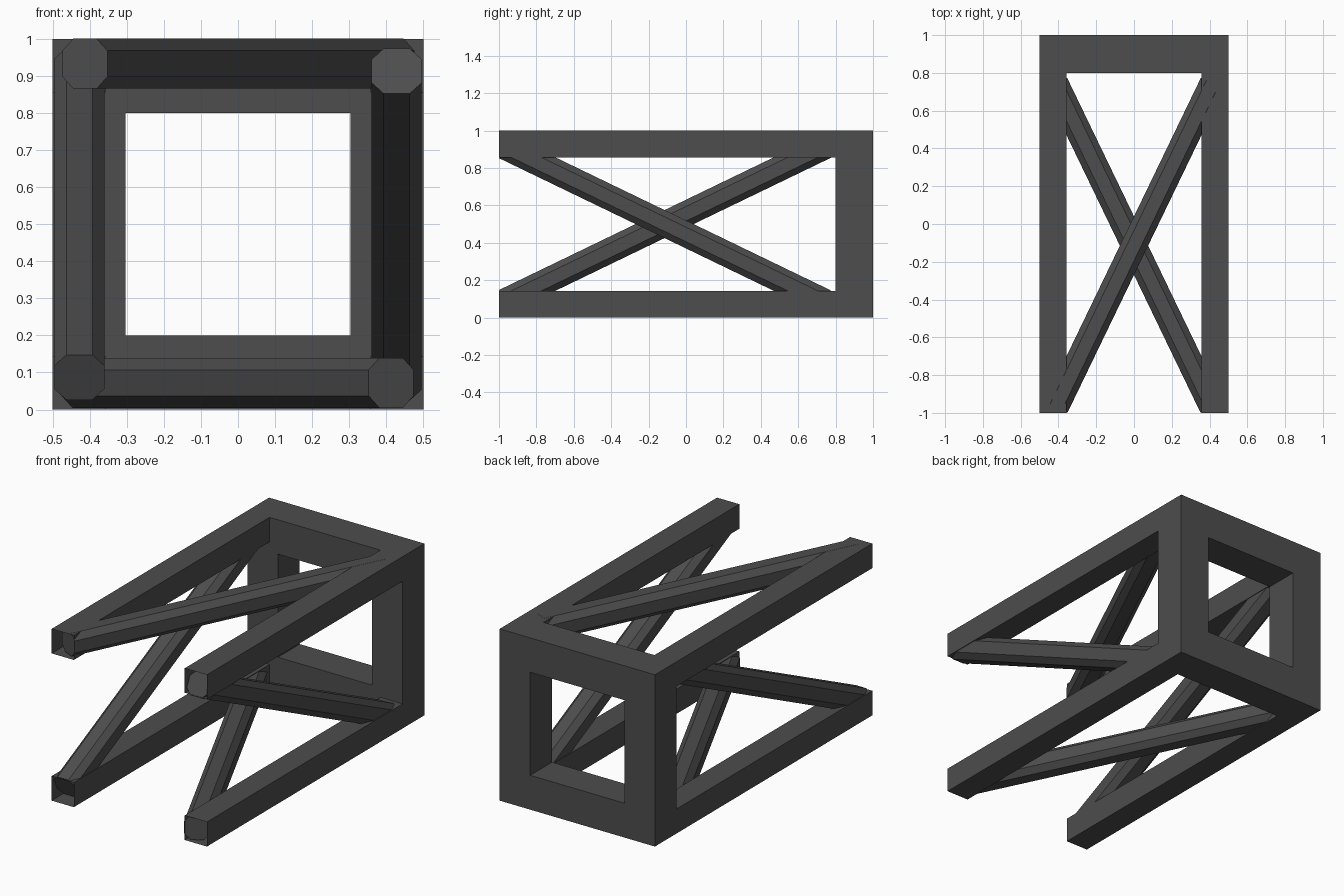
import bpy, bmesh
from math import pi
from mathutils import Matrix, Vector

if "Cube" in bpy.data.objects:
    bpy.data.objects.remove(bpy.data.objects["Cube"])

dark = bpy.data.materials.new("dark_metal")
dark.diffuse_color = (0.075, 0.075, 0.075, 1)
dark.use_nodes = True
dark.node_tree.nodes["Principled BSDF"].inputs["Base Color"].default_value = dark.diffuse_color


def add_object(name, bm):
    mesh = bpy.data.meshes.new(name)
    bm.to_mesh(mesh)
    bm.free()
    mesh.materials.append(dark)
    obj = bpy.data.objects.new(name, mesh)
    bpy.context.collection.objects.link(obj)
    return obj


# Frame: four rails growing out of a thicker square end, made as filled grid cells
xs = [-0.5, -0.357, -0.303, 0.303, 0.357, 0.5]
ys = [-1, 0.8, 1]
zs = [0, 0.143, 0.2, 0.8, 0.857, 1]


def filled(i, j, k):
    if not (0 <= i < 5 and 0 <= j < 2 and 0 <= k < 5):
        return False
    if j == 0:
        return i in (0, 4) and k in (0, 4)
    return i != 2 or k != 2


def filled_end(i, j, k):
    return filled(i, j, k)


bm = bmesh.new()
for i in range(5):
    for j in range(2):
        for k in range(5):
            if not filled(i, j, k):
                continue
            for axis in range(3):
                for side in (0, 1):
                    n = [i, j, k]
                    n[axis] += 2 * side - 1
                    # rail ends at the front stay open
                    if filled(*n) or n[1] < 0:
                        continue
                    if j == 1 and axis == 1 and side == 0 and filled(i, 0, k):
                        continue
                    a, b = (axis + 1) % 3, (axis + 2) % 3
                    quad = []
                    for u, v in ((0, 0), (1, 0), (1, 1), (0, 1)):
                        c = [i, j, k]
                        c[axis] += side
                        c[a] += u
                        c[b] += v
                        quad.append(bm.verts.new((xs[c[0]], ys[c[1]], zs[c[2]])))
                    bm.faces.new(quad if side else quad[::-1])
bmesh.ops.remove_doubles(bm, verts=bm.verts, dist=0.0001)
bmesh.ops.dissolve_limit(bm, angle_limit=0.01, verts=bm.verts, edges=bm.edges)
add_object("frame", bm)


# Braces: chamfered square bars, one diagonal per side, turned about the long axis
H, C = 0.0675, 0.035
profile = [(H, C), (C, H), (-C, H), (-H, C), (-H, -C), (-C, -H), (C, -H), (H, -C)]
start, end = Vector((-0.413, -0.97, 0.433)), Vector((0.415, 0.745, 0.433))
along = (end - start).normalized()
up = Vector((0, 0, 1))
across = along.cross(up)

for n, side in enumerate(("top", "right", "bottom", "left")):
    bm = bmesh.new()
    rings = [[bm.verts.new(p + across * u + up * v) for u, v in profile]
             for p in (start, end)]
    for q in range(8):
        r = (q + 1) % 8
        bm.faces.new((rings[0][q], rings[0][r], rings[1][r], rings[1][q]))
    for ring in rings:
        bm.faces.new(ring)
    bmesh.ops.recalc_face_normals(bm, faces=bm.faces)
    turn = Matrix.Rotation(n * pi / 2, 4, 'Y')
    # side and bottom bars sit a hair inside the rails
    lift = 0 if side == "top" else -0.005
    bm.transform(Matrix.Translation((0, 0, 0.5)) @ turn @ Matrix.Translation((0, 0, lift)))
    add_object(side + "_brace", bm)
